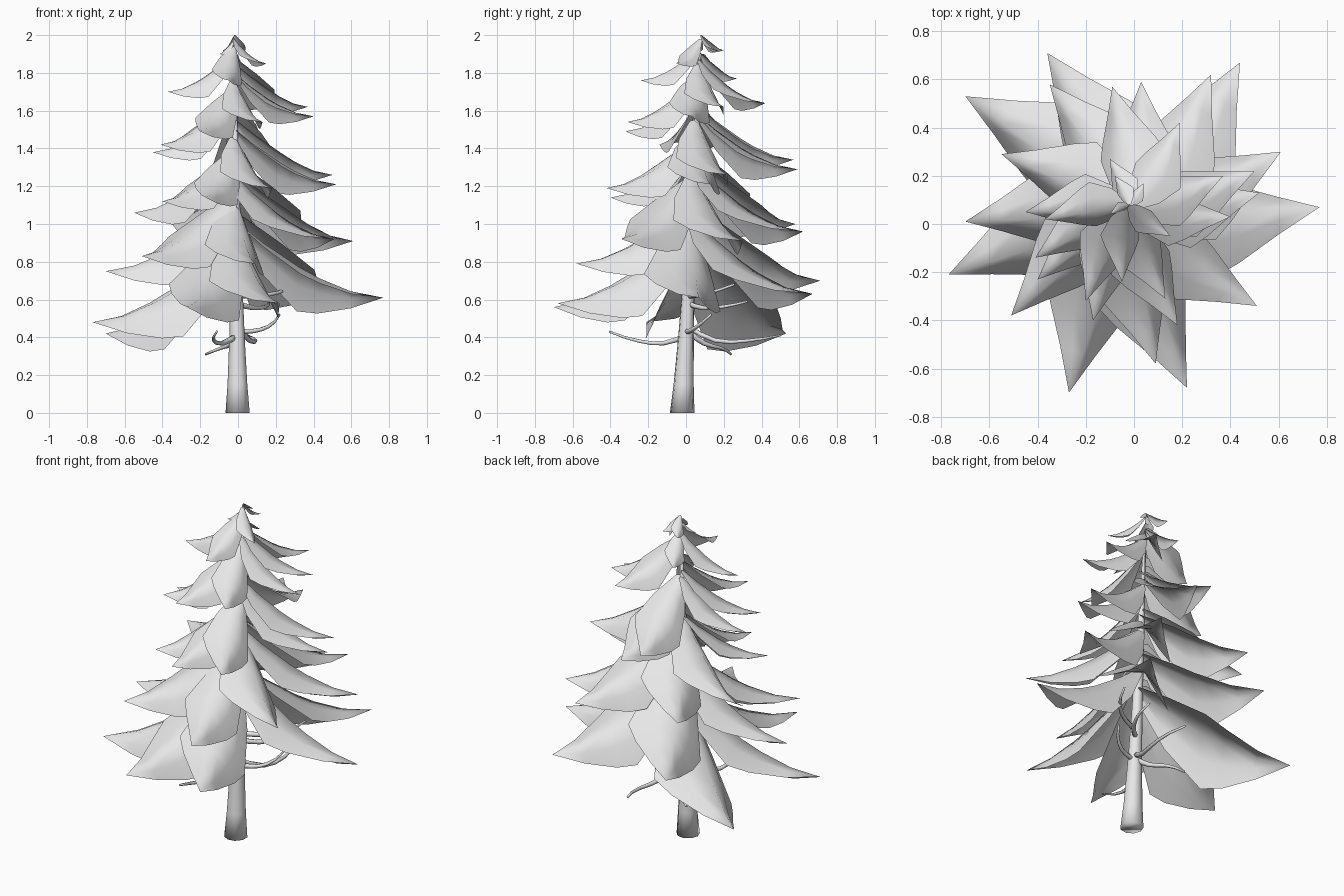
import bpy
import bmesh
import math
from mathutils import Vector

cube = bpy.data.objects.get("Cube")
if cube:
    bpy.data.objects.remove(cube, do_unlink=True)

grey = bpy.data.materials.new("light grey")
grey.use_nodes = True
colour = (0.8, 0.8, 0.8, 1)
grey.diffuse_color = colour
grey.node_tree.nodes["Principled BSDF"].inputs["Base Color"].default_value = colour

ROLL = math.radians(26)  # each bough is rolled about its ridge


def axis(z):
    """Centre of the slightly leaning trunk at a given height."""
    return Vector((-0.01 * z, -0.02 + 0.05 * z, z))


def add_object(name, bm):
    """Turn a bmesh into a smooth-shaded object."""
    mesh = bpy.data.meshes.new(name)
    for face in bm.faces:
        face.smooth = True
    bm.to_mesh(mesh)
    bm.free()
    mesh.materials.append(grey)
    obj = bpy.data.objects.new(name, mesh)
    bpy.context.collection.objects.link(obj)
    return obj


def tube(name, centres, radii, sides, heading):
    """Closed tube through centres, its rings facing along the heading."""
    turn = heading.to_track_quat("Z", "Y")
    bm = bmesh.new()
    rings = []
    for centre, radius in zip(centres, radii):
        ring = []
        for k in range(sides):
            a = math.tau * k / sides
            ring.append(bm.verts.new(centre + turn @ Vector((math.cos(a), math.sin(a), 0)) * radius))
        rings.append(ring)
    for low, high in zip(rings, rings[1:]):
        for k in range(sides):
            n = (k + 1) % sides
            bm.faces.new((low[k], low[n], high[n], high[k]))
    bm.faces.new(rings[0][::-1])
    bm.faces.new(rings[-1])
    return add_object(name, bm)


def bough(name, tip):
    """Drooping kite-shaped sheet, rolled to one side, from trunk to tip."""
    tip = Vector(tip)
    length = (tip - axis(tip.z)).length
    root = axis(min(tip.z + 0.03 + 0.48 * length, 2.0))
    drop = root.z - tip.z
    reach = Vector((tip.x - root.x, tip.y - root.y, 0))
    side = Vector((-reach.y, reach.x, 0)).normalized()

    # Stations along the ridge, each with its half width
    outline = ((0, 0.06), (0.18, 0.2), (0.42, 0.29), (0.56, 0.23), (0.78, 0.11), (1, 0))
    bm = bmesh.new()
    rows = []
    for t, w in outline:
        fall = drop * (1 - (1 - t) ** 1.65)
        spine = root + reach * t - Vector((0, 0, fall))
        if w == 0:
            rows.append([bm.verts.new(spine)] * 5)
            continue
        row = []
        for s in (-1, -0.5, 0, 0.5, 1):
            x = s * w * length
            z = -0.68 * w * length * abs(s) ** 1.4
            across = x * math.cos(ROLL) + z * math.sin(ROLL)
            lift = z * math.cos(ROLL) - x * math.sin(ROLL)
            row.append(bm.verts.new(spine + side * across + Vector((0, 0, lift))))
        rows.append(row)
    for a, b in zip(rows, rows[1:]):
        for k in range(4):
            corners = [a[k], b[k], b[k + 1], a[k + 1]]
            bm.faces.new(list(dict.fromkeys(corners)))
    bmesh.ops.recalc_face_normals(bm, faces=bm.faces)
    if sum(f.normal.z for f in bm.faces) < 0:
        bmesh.ops.reverse_faces(bm, faces=bm.faces)
    return add_object(name, bm)


# Trunk with a flared foot
heights = (0, 0.15, 0.4, 0.7, 1.3, 1.9)
tube("trunk", [axis(z) for z in heights], (0.066, 0.054, 0.042, 0.032, 0.02, 0.004), 9, Vector((0, 0, 1)))

# Bough tips, spiralling up the trunk
tips = (
    (-.7, .53, .42), (-.77, -.21, .48), (-.27, -.7, .56), (.22, -.68, .58),
    (.77, .07, .61), (.44, .67, .63), (-.36, .71, .7), (-.7, .01, .75),
    (.09, -.58, .79), (-.51, -.38, .83), (.51, -.34, .92), (.61, .3, .91),
    (.32, .62, .96), (-.35, .58, 1), (-.55, .29, 1.06), (-.4, -.23, 1.12),
    (-.17, -.4, 1.14), (.18, -.42, 1.19), (.52, .13, 1.21), (.5, .22, 1.26),
    (.03, .59, 1.29), (-.09, .57, 1.34), (-.45, .05, 1.38), (-.41, -.14, 1.42),
    (-.2, -.32, 1.49), (.13, -.31, 1.54), (.4, .03, 1.57), (.37, .2, 1.62),
    (.19, .42, 1.64), (-.37, .02, 1.7), (-.05, -.24, 1.76), (-.1, .27, 1.77),
    (.15, -.05, 1.85), (-.08, .2, 1.92), (-.1, .04, 1.9), (.04, .17, 1.92),
)
for i, tip in enumerate(tips):
    bough(f"bough_{i + 1}", tip)

# Bare twigs below the foliage: direction in degrees, root height, reach, dip, lift
twigs = (
    (235, .41, .42, .05, .07), (64, .46, .5, .09, .04), (42, .58, .36, .03, .04),
    (105, .44, .29, .08, -.05), (10, .43, .26, .0, .09), (20, .62, .38, .0, .06),
)
for i, (angle, z, reach, dip, lift) in enumerate(twigs):
    a = math.radians(angle)
    path = []
    for k in range(7):
        t = k / 6
        bend = a + 0.35 * t * t
        level = lift * t ** 3 - dip * math.sin(min(t * 2, 1) * math.pi / 2)
        path.append(axis(z) + Vector((math.cos(bend) * reach * t, math.sin(bend) * reach * t, level)))
    tube(f"twig_{i + 1}", path, [0.017 - 0.0018 * k for k in range(7)], 6, path[-1] - path[0])
